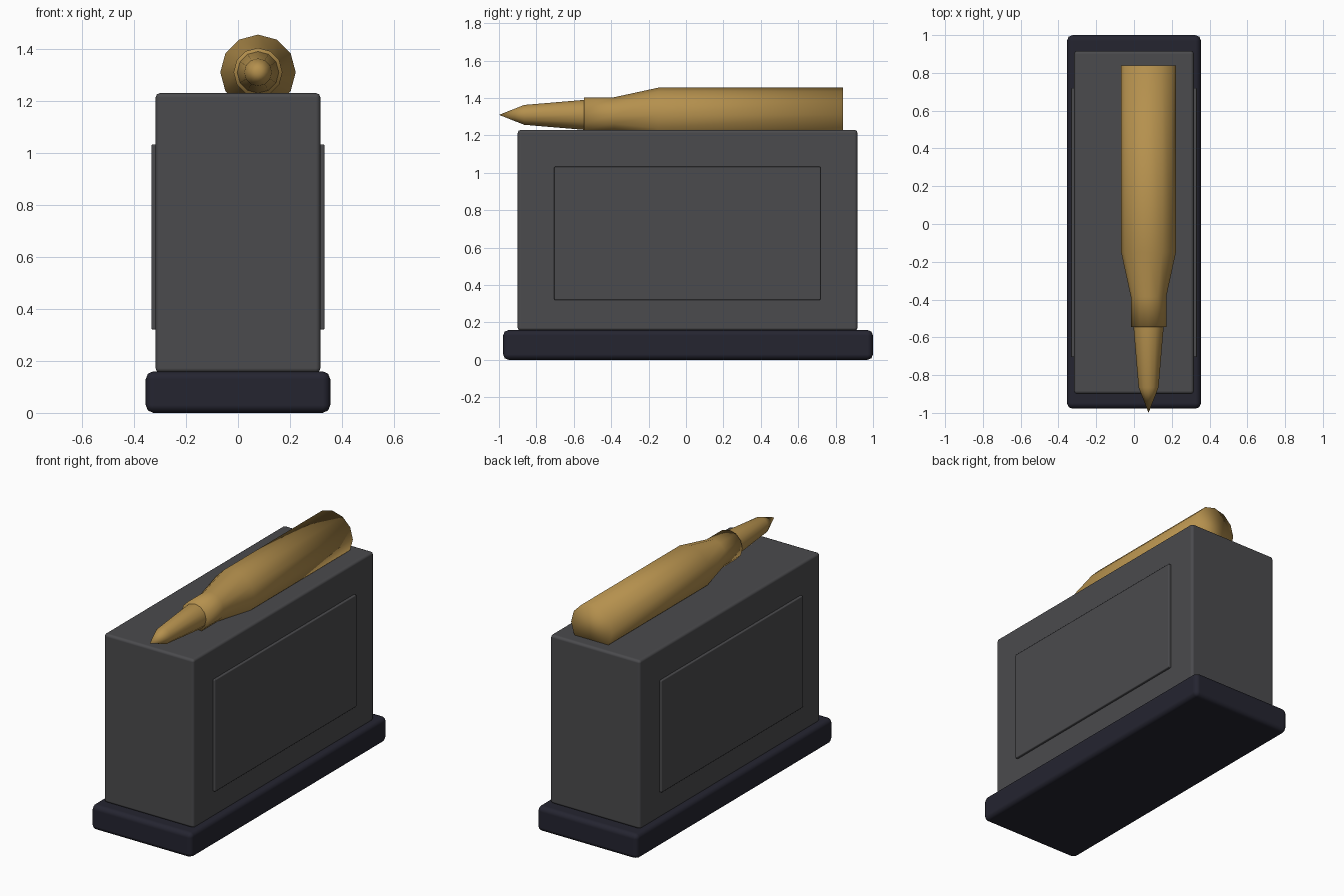
import bpy, bmesh, math

if "Cube" in bpy.data.objects:
    bpy.data.objects.remove(bpy.data.objects["Cube"])


def material(name, rgb):
    m = bpy.data.materials.new(name)
    m.diffuse_color = (*rgb, 1)
    m.use_nodes = True
    m.node_tree.nodes["Principled BSDF"].inputs["Base Color"].default_value = m.diffuse_color
    return m


GREY = material("dark grey metal", (0.07, 0.07, 0.075))
NAVY = material("blue black trim", (0.018, 0.018, 0.03))
BRASS = material("brass", (0.46, 0.28, 0.075))


def finish(name, bm, mat):
    bmesh.ops.recalc_face_normals(bm, faces=bm.faces)
    me = bpy.data.meshes.new(name)
    bm.to_mesh(me)
    bm.free()
    me.materials.append(mat)
    for p in me.polygons:
        p.use_smooth = True
    ob = bpy.data.objects.new(name, me)
    bpy.context.collection.objects.link(ob)
    return ob


def box(name, lo, hi, bevel, mat):
    bm = bmesh.new()
    bmesh.ops.create_cube(bm, size=1)
    for v in bm.verts:
        v.co = [(a + b) / 2 + c * (b - a) for a, b, c in zip(lo, hi, v.co)]
    ob = finish(name, bm, mat)
    mod = ob.modifiers.new("rounded edges", 'BEVEL')
    mod.width = bevel
    mod.segments = 2
    mod.harden_normals = True
    return ob


def lathe(name, profile, mat, x=0.077, z=1.31, sides=12):
    """Turn (y, radius) points about a lengthwise axis; both ends are closed."""
    bm = bmesh.new()
    rings = []
    for y, r in profile:
        n = sides if r > 0 else 1
        rings.append([bm.verts.new((x + r * math.sin(math.tau * i / sides), y,
                                    z + r * math.cos(math.tau * i / sides)))
                      for i in range(n)])
    for a, b in zip(rings, rings[1:]):
        for i in range(sides):
            j = (i + 1) % sides
            if len(b) == 1:
                bm.faces.new((a[i], a[j], b[0]))
            else:
                bm.faces.new((a[i], a[j], b[j], b[i]))
    for ring in (rings[0], rings[-1]):
        if len(ring) > 1:
            bm.faces.new(ring)
    return finish(name, bm, mat)


# Base plate and magazine body
box("base_plate", (-0.355, -0.978, 0), (0.355, 1.0, 0.16), 0.03, NAVY)
box("magazine_body", (-0.317, -0.9, 0.155), (0.317, 0.917, 1.23), 0.017, GREY)

# Raised panel on each side
for side, s in (("left", -1), ("right", 1)):
    xs = sorted((s * 0.30, s * 0.333))
    box(side + "_panel", (xs[0], -0.705, 0.32), (xs[1], 0.72, 1.033), 0.006, GREY)

# Cartridge lying half sunk in the top
lathe("cartridge_case", [(0.84, 0.145), (-0.15, 0.145), (-0.385, 0.094),
                         (-0.545, 0.094)], BRASS)
lathe("bullet_tip", [(-0.50, 0.08), (-0.545, 0.08), (-0.865, 0.053),
                     (-1.0, 0)], BRASS)
